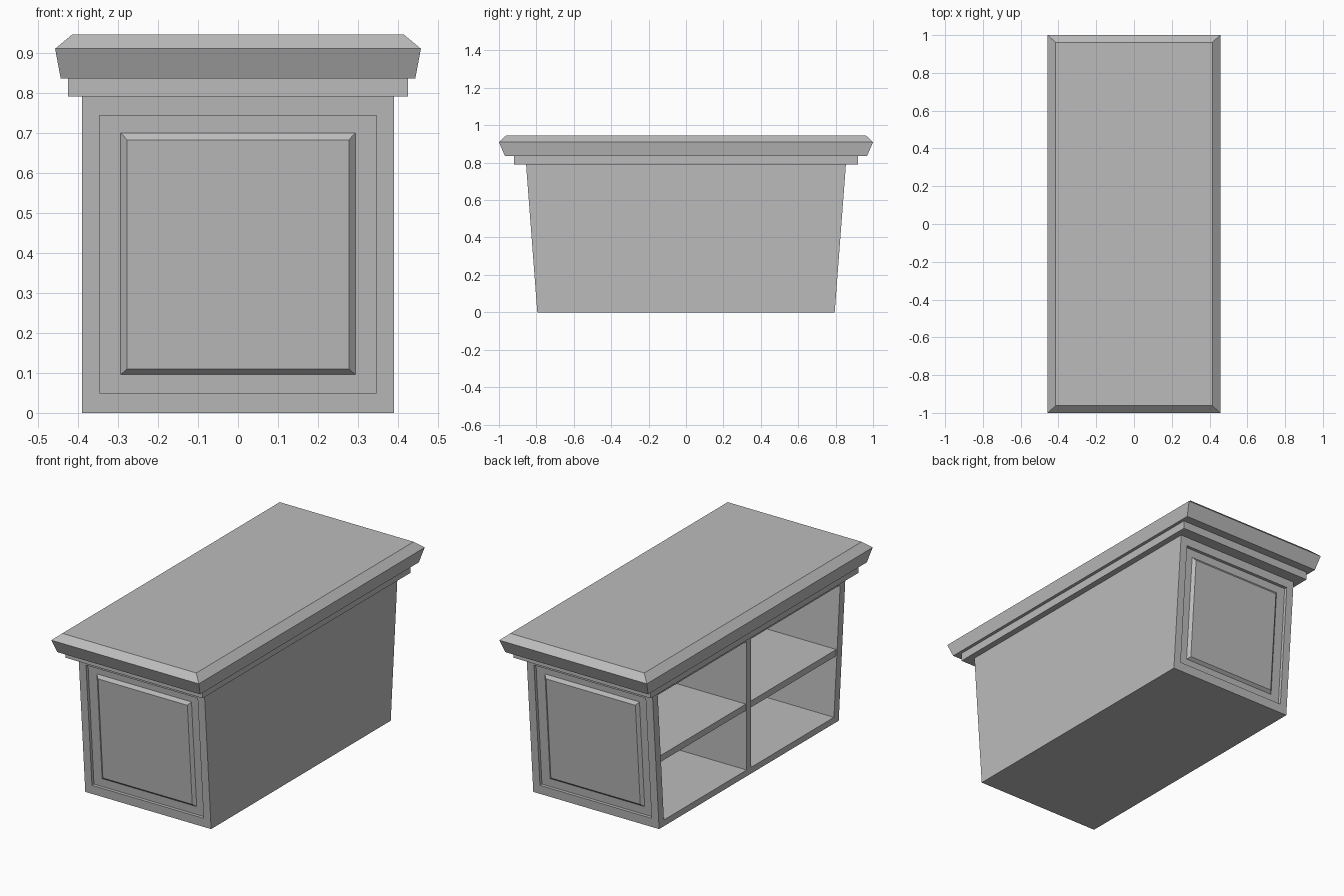
import bpy
import bmesh

cube = bpy.data.objects.get("Cube")
if cube:
    bpy.data.objects.remove(cube)

grey = bpy.data.materials.new("plain grey")
grey.use_nodes = True
colour = (0.5, 0.5, 0.5, 1)
grey.diffuse_color = colour
grey.node_tree.nodes["Principled BSDF"].inputs["Base Color"].default_value = colour

BODY_X, BODY_TOP, WALL = 0.39, 0.79, 0.045


def end_y(z):
    """Half length of the tapered body at height z."""
    return 0.795 + 0.06 * z / BODY_TOP


def loft(name, rings):
    """Closed solid through a series of four-cornered rings."""
    bm = bmesh.new()
    loops = [[bm.verts.new(p) for p in ring] for ring in rings]
    for a, b in zip(loops, loops[1:]):
        for i in range(4):
            j = (i + 1) % 4
            bm.faces.new((a[i], a[j], b[j], b[i]))
    bm.faces.new(loops[0])
    bm.faces.new(loops[-1])
    bmesh.ops.recalc_face_normals(bm, faces=bm.faces)
    mesh = bpy.data.meshes.new(name)
    bm.to_mesh(mesh)
    bm.free()
    mesh.materials.append(grey)
    obj = bpy.data.objects.new(name, mesh)
    bpy.context.collection.objects.link(obj)
    return obj


def flat_ring(x0, x1, y0, y1, z):
    return [(x0, y0, z), (x1, y0, z), (x1, y1, z), (x0, y1, z)]


def board(name, x0, x1, z0, z1, half=None):
    """Board along y, fitted between the sloping ends unless half is given."""
    rings = []
    for z in (z0, z1):
        h = half or end_y(z) - WALL
        rings.append(flat_ring(x0, x1, -h, h, z))
    return loft(name, rings)


# Worktop with flared edge and chamfered rim, and the moulding beneath it
loft("worktop", [flat_ring(-x, x, -y, y, z) for x, y, z in
                 ((0.443, 0.968, 0.835), (0.457, 1.0, 0.91), (0.415, 0.962, 0.945))])
loft("moulding", [flat_ring(-0.425, 0.425, -0.92, 0.92, z) for z in (BODY_TOP, 0.835)])

# End walls: frame, recess and raised centre panel (half width, bottom, top, depth)
PANEL = (
    (BODY_X, 0, BODY_TOP, WALL),
    (BODY_X, 0, BODY_TOP, 0),
    (0.346, 0.05, 0.743, 0),
    (0.346, 0.05, 0.743, 0.018),
    (0.293, 0.096, 0.70, 0.018),
    (0.277, 0.11, 0.682, 0.003),
)
for name, side in (("front_end", -1), ("back_end", 1)):
    loft(name, [[(x, side * (end_y(z) - d), z)
                 for x, z in ((-w, z0), (w, z0), (w, z1), (-w, z1))]
                for w, z0, z1, d in PANEL])

# Closed side and the open shelving on the other side
INNER_X = BODY_X - 0.035
board("closed_side", INNER_X, BODY_X, 0, BODY_TOP)
board("floor_board", -BODY_X, INNER_X, 0, 0.035)
board("shelf", -BODY_X + 0.005, INNER_X, 0.367, 0.403)
board("ceiling_board", -BODY_X, INNER_X, 0.755, BODY_TOP)
board("divider", -BODY_X, INNER_X, 0.035, 0.755, 0.02)
